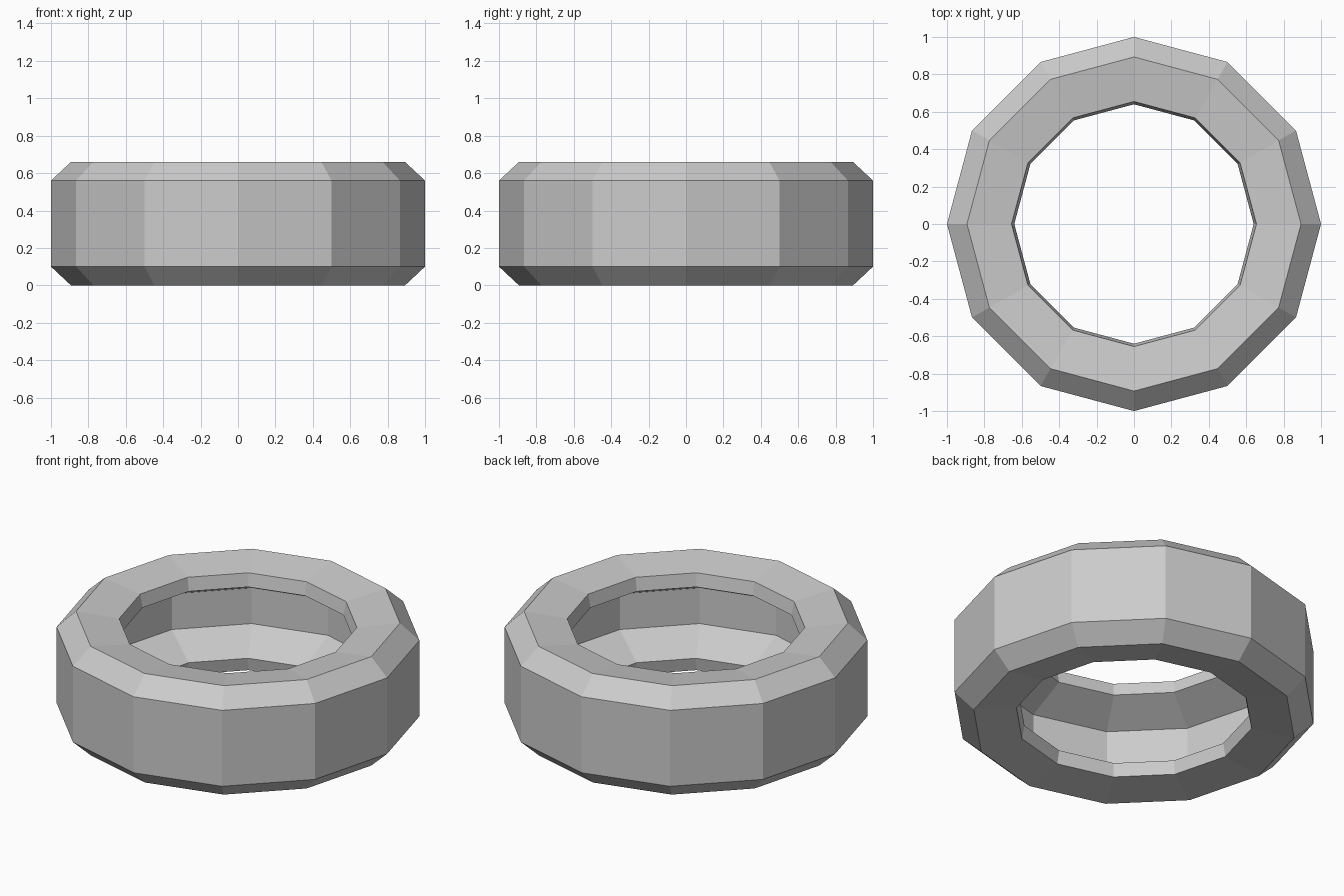
import bpy, bmesh, math

if "Cube" in bpy.data.objects:
    bpy.data.objects.remove(bpy.data.objects["Cube"])

SIDES = 12
HEIGHT = 0.66

# Upper half of the hollow tyre section (radius, z): tread, shoulder, sidewall, rim lip, inner wall
upper = [(1.0, 0.56), (0.893, HEIGHT), (0.655, 0.625), (0.64, 0.546), (0.86, 0.438)]
# Mirror it about mid height to close the section
profile = upper + [(r, HEIGHT - z) for r, z in reversed(upper)]

# Revolve the section into a low-poly ring
bm = bmesh.new()
rings = []
for i in range(SIDES):
    a = 2 * math.pi * i / SIDES
    rings.append([bm.verts.new((r * math.cos(a), r * math.sin(a), z)) for r, z in profile])
n = len(profile)
for i in range(SIDES):
    a, b = rings[i], rings[(i + 1) % SIDES]
    for j in range(n):
        k = (j + 1) % n
        bm.faces.new((a[j], a[k], b[k], b[j]))
bmesh.ops.recalc_face_normals(bm, faces=bm.faces)

mesh = bpy.data.meshes.new("tyre")
bm.to_mesh(mesh)
bm.free()
bpy.context.collection.objects.link(bpy.data.objects.new("tyre", mesh))
